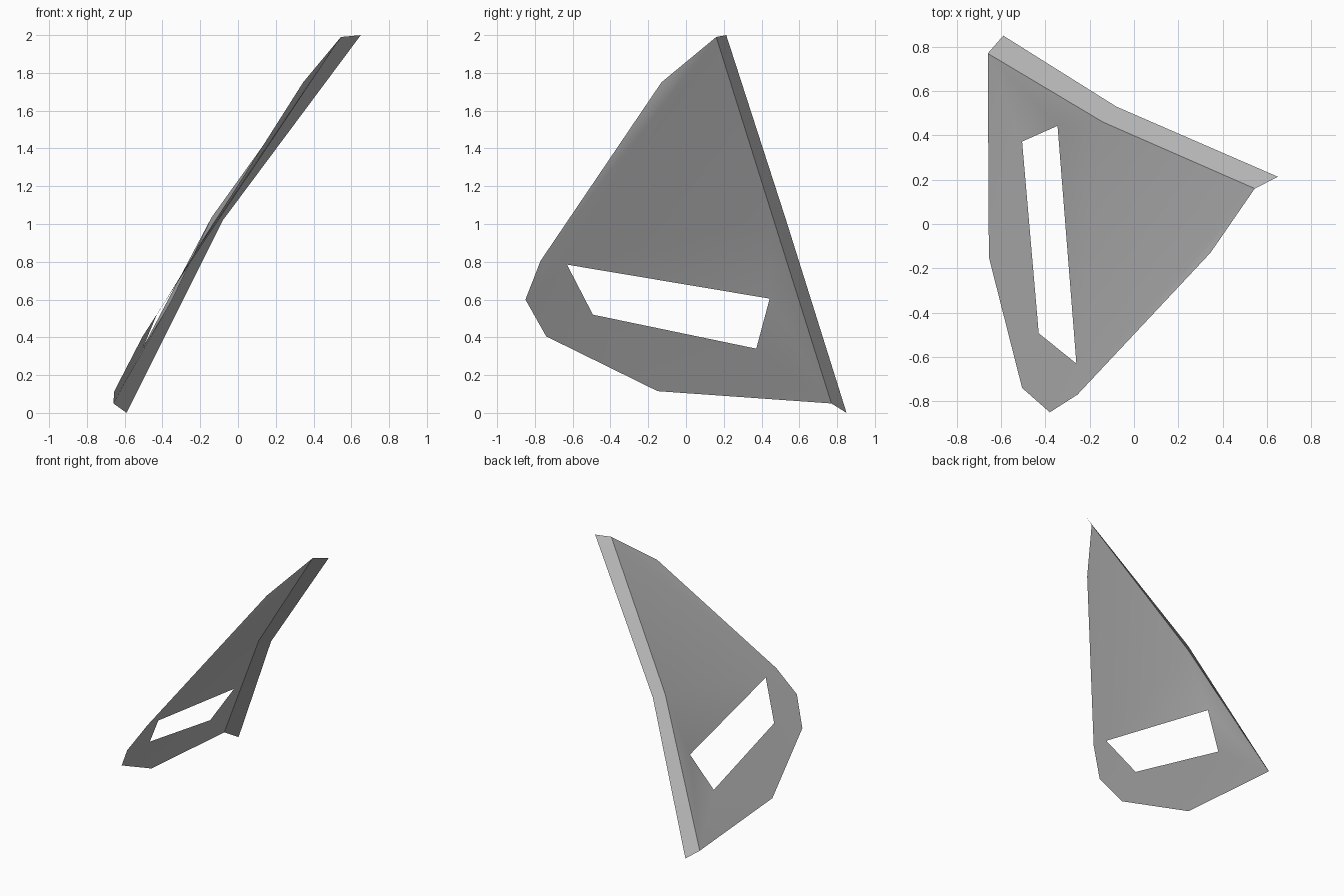
import bpy, bmesh, math

cube = bpy.data.objects.get("Cube")
if cube:
    bpy.data.objects.remove(cube, do_unlink=True)

# One plain grey for the whole sheet
grey = bpy.data.materials.new("plain grey")
grey.use_nodes = True
colour = (0.5, 0.5, 0.5, 1.0)
grey.diffuse_color = colour
grey.node_tree.nodes["Principled BSDF"].inputs["Base Color"].default_value = colour

# Named corners of the folded sheet
points = {
    # outer rim, from the upper tip round the front to the lower rear corner
    "tip": (0.545, 0.16, 1.99), "shoulder": (0.345, -0.13, 1.75),
    "nose_top": (-0.255, -0.77, 0.805), "nose": (-0.38, -0.85, 0.60),
    "nose_low": (-0.505, -0.74, 0.405), "belly": (-0.655, -0.15, 0.115),
    "heel": (-0.66, 0.77, 0.05), "fold_mid": (-0.14, 0.46, 1.035),
    # slot corners
    "slot_a": (-0.26, -0.63, 0.785), "slot_b": (-0.345, 0.443, 0.605),
    "slot_c": (-0.505, 0.372, 0.34), "slot_d": (-0.43, -0.493, 0.52),
    # outer edge of the folded flange
    "lip_tip": (0.65, 0.213, 2.0), "lip_mid": (-0.08, 0.53, 1.02),
    "lip_heel": (-0.59, 0.85, 0.0),
}
panel = [
    "tip shoulder nose_top", "tip nose_top slot_a", "tip slot_a fold_mid",
    "fold_mid slot_a slot_b", "fold_mid slot_b heel", "slot_b slot_c heel",
    "slot_c belly heel", "slot_c slot_d belly", "slot_d nose_low belly",
    "slot_d nose nose_low", "slot_d slot_a nose", "slot_a nose_top nose",
]
flange = ["tip fold_mid lip_mid lip_tip", "fold_mid heel lip_heel lip_mid"]

# Panel with a slot and a folded rear flange, built as one thin sheet
bm = bmesh.new()
verts = {name: bm.verts.new(co) for name, co in points.items()}
for names in panel + flange:
    bm.faces.new([verts[n] for n in names.split()])
bmesh.ops.recalc_face_normals(bm, faces=bm.faces)
bm.normal_update()
if sum(f.normal.z for f in bm.faces) < 0:
    bmesh.ops.reverse_faces(bm, faces=bm.faces)
mesh = bpy.data.meshes.new("slotted_panel")
bm.to_mesh(mesh)
bm.free()
mesh.materials.append(grey)
sheet = bpy.data.objects.new("slotted_panel", mesh)
bpy.context.collection.objects.link(sheet)

# Smooth panel with a crisp fold
bpy.ops.object.select_all(action="DESELECT")
sheet.select_set(True)
bpy.context.view_layer.objects.active = sheet
bpy.ops.object.shade_smooth_by_angle(angle=math.radians(30))
